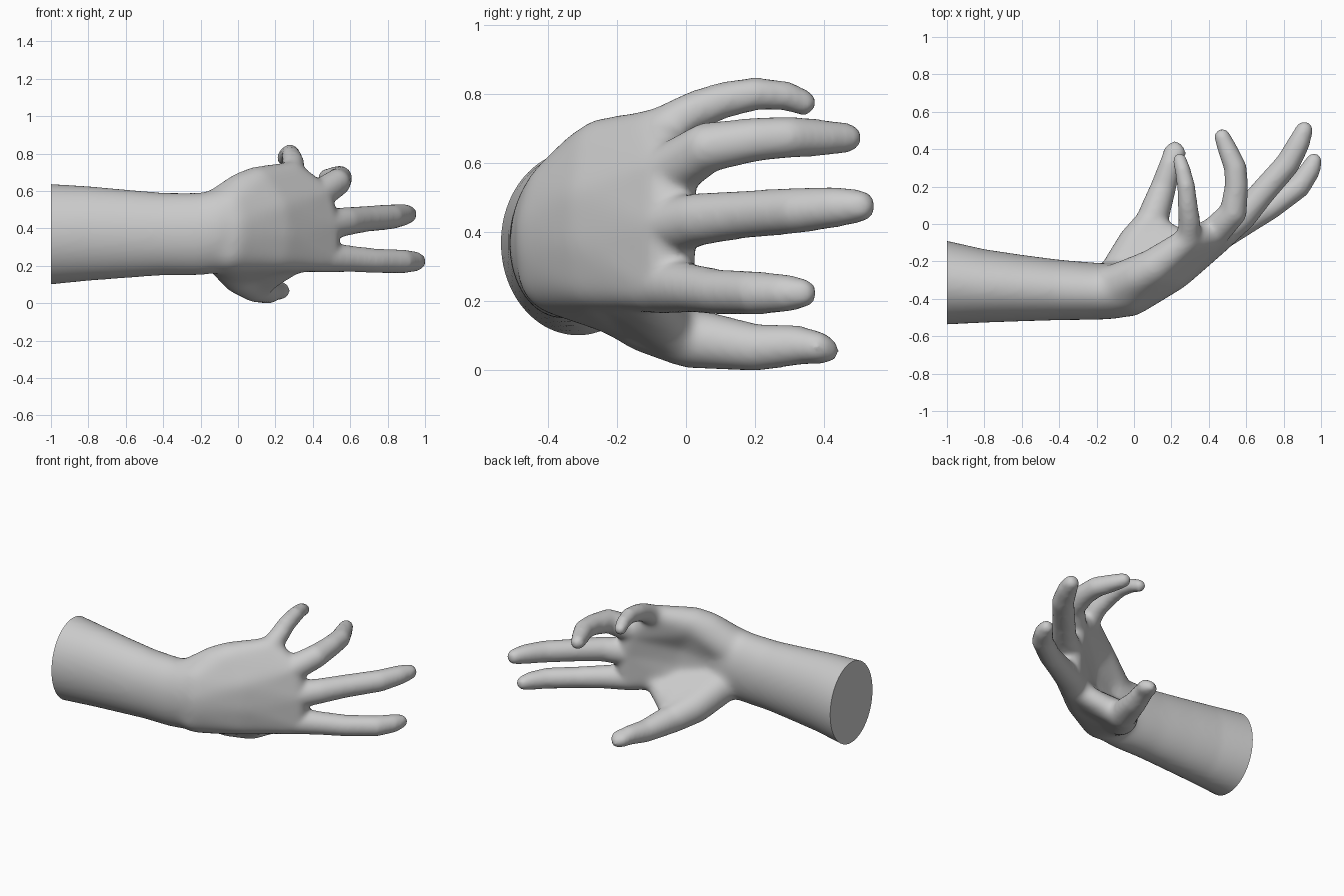
import bpy, bmesh, math
from mathutils import Vector

if "Cube" in bpy.data.objects:
    bpy.data.objects.remove(bpy.data.objects["Cube"])

body = bmesh.new()

tmp = bmesh.new()
bmesh.ops.create_icosphere(tmp, subdivisions=3, radius=1)
DIRS = [v.co.copy() for v in tmp.verts]
tmp.free()


def absorb(bm):
    me = bpy.data.meshes.new("tmp")
    bm.to_mesh(me)
    bm.free()
    body.from_mesh(me)
    bpy.data.meshes.remove(me)


def hull(*balls):
    """Skin stretched around a group of (x, y, z, radius) balls."""
    bm = bmesh.new()
    for x, y, z, r in balls:
        for d in DIRS:
            bm.verts.new(Vector((x, y, z)) + d * r)
    bmesh.ops.convex_hull(bm, input=bm.verts[:])
    bmesh.ops.delete(bm, geom=[v for v in bm.verts if not v.link_faces], context='VERTS')
    absorb(bm)


def chain(balls):
    for a, b in zip(balls, balls[1:]):
        hull(a, b)


# forearm: elliptical rings (x, y min, y max, z min, z max)
RINGS = [(-1.1, -.54, -.07, .095, .65), (-1, -.537, -.09, .105, .642),
         (-.8, -.527, -.135, .125, .63), (-.6, -.52, -.165, .14, .612),
         (-.4, -.515, -.19, .152, .597), (-.2, -.513, -.207, .153, .597),
         (-.1, -.508, -.21, .165, .615), (.0, -.485, -.22, .19, .64)]
bm = bmesh.new()
N = 48
loops = []
for x, y0, y1, z0, z1 in RINGS:
    loops.append([bm.verts.new((x, (y0 + y1) / 2 + (y1 - y0) / 2 * math.cos(2 * math.pi * i / N),
                                (z0 + z1) / 2 + (z1 - z0) / 2 * math.sin(2 * math.pi * i / N)))
                  for i in range(N)])
for a, b in zip(loops, loops[1:]):
    for i in range(N):
        bm.faces.new((a[i], a[(i + 1) % N], b[(i + 1) % N], b[i]))
bm.faces.new(loops[0])
bm.faces.new(loops[-1])
bmesh.ops.recalc_face_normals(bm, faces=bm.faces[:])
absorb(bm)

# palm: carpal, mid-palm and knuckle balls, index side to little-finger side
carpal = [(-.05, -.36, .29, .13), (-.03, -.365, .36, .132), (-.03, -.365, .42, .132), (-.04, -.345, .5, .13)]
middle = [(.2, -.25, .265, .097), (.215, -.255, .37, .1), (.2, -.255, .5, .1), (.1, -.235, .635, .103)]
knuckle = [(.46, -.06, .25, .082), (.46, -.055, .42, .087), (.42, -.055, .575, .083), (.29, -.085, .695, .07)]
for i in range(3):
    hull(carpal[i], carpal[i + 1], middle[i], middle[i + 1])
    hull(middle[i], middle[i + 1], knuckle[i], knuckle[i + 1])
hull((-.14, -.36, .46, .13), carpal[3], (.02, -.28, .6, .105), middle[3])

# fingers
chain([knuckle[0], (.6, .015, .242, .071), (.73, .09, .232, .066), (.88, .2, .228, .064),
       (.94, .285, .228, .056), (.962, .336, .228, .044)])
chain([knuckle[1], (.58, .04, .442, .076), (.68, .16, .455, .07), (.82, .32, .467, .067),
       (.88, .43, .477, .06), (.91, .502, .48, .048)])
chain([knuckle[2], (.53, .06, .65, .073), (.548, .2, .673, .064), (.542, .3, .68, .061),
       (.5, .4, .678, .053), (.472, .466, .678, .044)])
chain([knuckle[3], (.297, .01, .75, .059), (.287, .1, .785, .054), (.279, .2, .806, .049),
       (.26, .29, .8, .043), (.245, .34, .78, .039)])

# thumb with its muscle pad and the web to the index side
cmc = (-.07, -.25, .25, .11)
mcp = (.09, 0, .1, .089)
chain([cmc, (.01, -.11, .155, .105), mcp, (.158, .2, .07, .069), (.195, .32, .077, .059)])
hull((.195, .32, .077, .057), (.2, .385, .068, .044), (.232, .38, .072, .046), (.22, .407, .062, .038))
hull(cmc, carpal[0], (.0, -.16, .18, .09), middle[0])
hull(cmc, mcp[:3] + (.075,), (.13, -.03, .12, .075), (.25, -.19, .25, .08))
hull((.13, -.03, .12, .065), (.25, -.19, .25, .075), (.33, -.14, .245, .07))

me = bpy.data.meshes.new("hand_and_forearm")
body.to_mesh(me)
body.free()
hand = bpy.data.objects.new("hand_and_forearm", me)
bpy.context.collection.objects.link(hand)
bpy.context.view_layer.objects.active = hand
hand.select_set(True)

# fuse everything into one skin
rm = hand.modifiers.new("fuse", 'REMESH')
rm.mode = 'VOXEL'
rm.voxel_size = .012
bpy.ops.object.modifier_apply(modifier="fuse")

# soften it, most strongly across wrist and palm
palm = hand.vertex_groups.new(name="palm")
for v in hand.data.vertices:
    x, y, z = v.co
    w = min(1, max(0, (.02 - y) / .1)) * min(1, max(0, (x + .6) / .2)) * min(1, max(0, (.45 - x) / .1))
    palm.add([v.index], w, 'REPLACE')
for name, count, group in (("soften", 14, ""), ("soften_palm", 45, "palm")):
    sm = hand.modifiers.new(name, 'SMOOTH')
    sm.factor = .5
    sm.iterations = count
    sm.vertex_group = group
    bpy.ops.object.modifier_apply(modifier=name)

# flat cut at the elbow end
bm = bmesh.new()
bm.from_mesh(hand.data)
cut = bmesh.ops.bisect_plane(bm, geom=bm.verts[:] + bm.edges[:] + bm.faces[:],
                             plane_co=(-1, 0, 0), plane_no=(-1, 0, 0), clear_outer=True)
bmesh.ops.contextual_create(bm, geom=[e for e in cut['geom_cut'] if isinstance(e, bmesh.types.BMEdge)])
bmesh.ops.recalc_face_normals(bm, faces=bm.faces[:])
low = min(v.co.z for v in bm.verts)
bmesh.ops.translate(bm, verts=bm.verts[:], vec=(0, 0, -low))
bm.to_mesh(hand.data)
bm.free()
bpy.ops.object.shade_smooth_by_angle(angle=math.radians(50))
